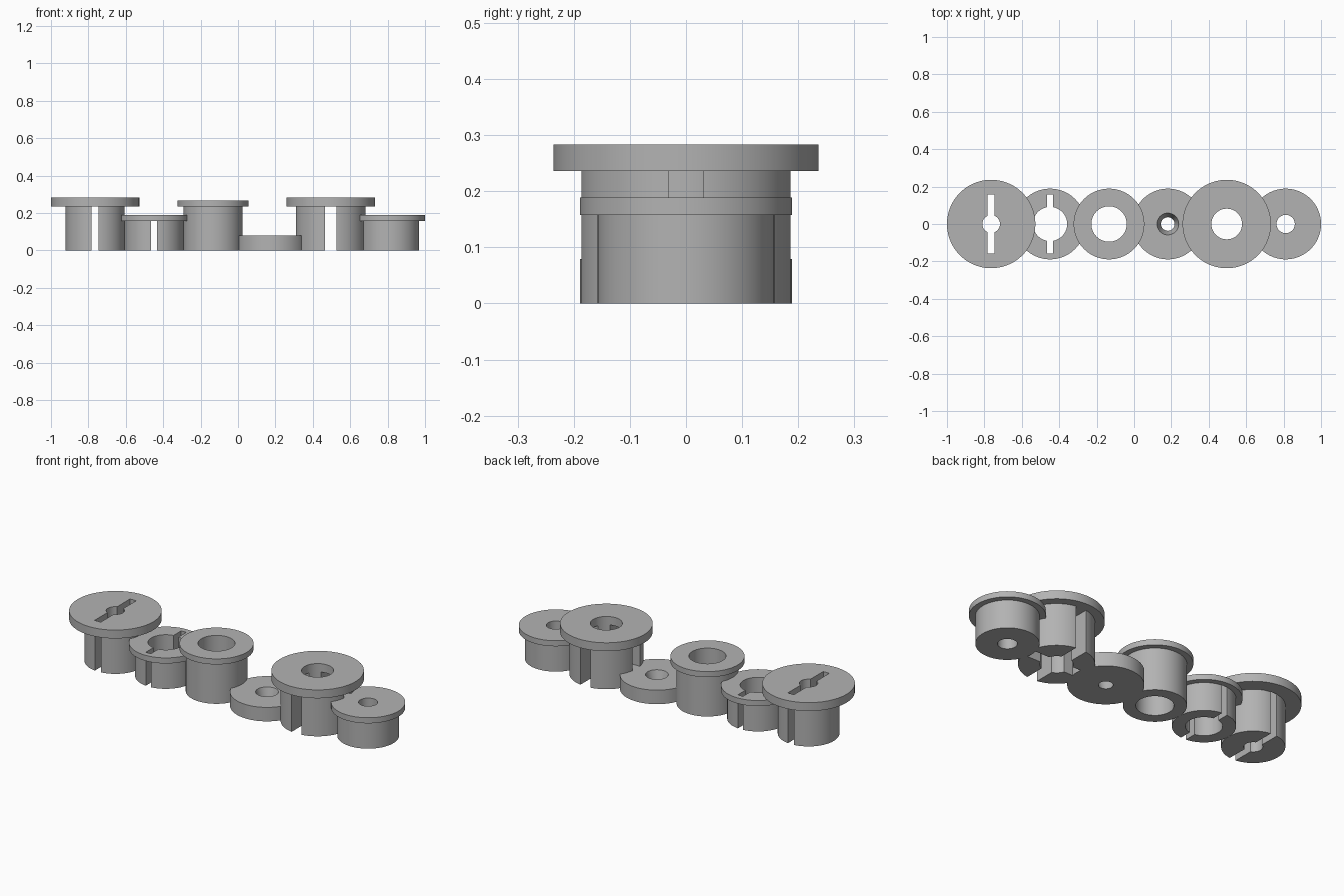
import bpy, bmesh, math

cube = bpy.data.objects.get("Cube")
if cube:
    bpy.data.objects.remove(cube, do_unlink=True)

S = 2 / 63.5          # millimetres to scene units
PITCH = 10            # spacing of the bushings along x
FIRST = -24.25        # x of the first bushing
SEGMENTS = 96

grey = bpy.data.materials.new("plain grey")
grey.use_nodes = True
colour = (0.45, 0.45, 0.45, 1)
grey.diffuse_color = colour
grey.node_tree.nodes["Principled BSDF"].inputs["Base Color"].default_value = colour


def new_object(name, bm):
    mesh = bpy.data.meshes.new(name)
    bmesh.ops.recalc_face_normals(bm, faces=bm.faces)
    bm.to_mesh(mesh)
    bm.free()
    mesh.materials.append(grey)
    obj = bpy.data.objects.new(name, mesh)
    bpy.context.collection.objects.link(obj)
    return obj


def lathe(name, x, profile):
    """Revolve a closed (radius, height) outline around a vertical axis."""
    bm = bmesh.new()
    rings = []
    for i in range(SEGMENTS):
        a = math.tau * i / SEGMENTS
        rings.append([bm.verts.new(((x + r * math.cos(a)) * S, r * math.sin(a) * S, z * S))
                      for r, z in profile])
    n = len(profile)
    for i, ring in enumerate(rings):
        after = rings[(i + 1) % SEGMENTS]
        for j in range(n):
            k = (j + 1) % n
            bm.faces.new((ring[j], after[j], after[k], ring[k]))
    return new_object(name, bm)


def cut_slot(obj, x, size_x, size_y, top):
    """Cut a box-shaped slot from below the part up to the given height."""
    bm = bmesh.new()
    bmesh.ops.create_cube(bm, size=1)
    for v in bm.verts:
        v.co = ((x + v.co.x * size_x) * S, v.co.y * size_y * S,
                (top if v.co.z > 0 else -1) * S)
    cutter = new_object("slot_cutter", bm)
    cutter.hide_render = True
    mod = obj.modifiers.new("slot", "BOOLEAN")
    mod.operation, mod.solver, mod.object = "DIFFERENCE", "EXACT", cutter
    bpy.context.view_layer.objects.active = obj
    bpy.ops.object.modifier_apply(modifier=mod.name)
    bpy.data.objects.remove(cutter, do_unlink=True)


def bushing(name, place, body, flange, hole, step, height, slots=()):
    """Flanged sleeve with a round bore and optional slots."""
    x = FIRST + PITCH * place
    obj = lathe(name, x, [(hole, 0), (body, 0), (body, step),
                          (flange, step), (flange, height), (hole, height)])
    for slot in slots:
        cut_slot(obj, x, *slot)
    return obj


parts = [
    bushing("keyed_bushing", 0, 5, 7.5, 1.5, 7.5, 9, [(1.2, 10, 12)]),
    bushing("slotted_bushing", 1, 5, 6, 2.9, 5, 6, [(1, 10, 12)]),
    bushing("plain_bushing", 2, 5, 6, 3, 7.5, 8.5),
    # flat washer with a tapered bore
    lathe("tapered_washer", FIRST + PITCH * 3, [(1.15, 0), (6, 0), (6, 2.5), (1.85, 2.5)]),
    # four-way split sleeve under a solid flange
    bushing("split_bushing", 4, 6, 7.5, 2.6, 7.5, 9, [(2, 13, 7.5), (13, 2, 7.5)]),
    bushing("short_bushing", 5, 5, 6, 1.55, 5, 6),
]

# Smooth the round walls, keep the rims crisp
bpy.ops.object.select_all(action="DESELECT")
for obj in parts:
    obj.select_set(True)
bpy.context.view_layer.objects.active = parts[0]
bpy.ops.object.shade_smooth_by_angle(angle=math.radians(30))
